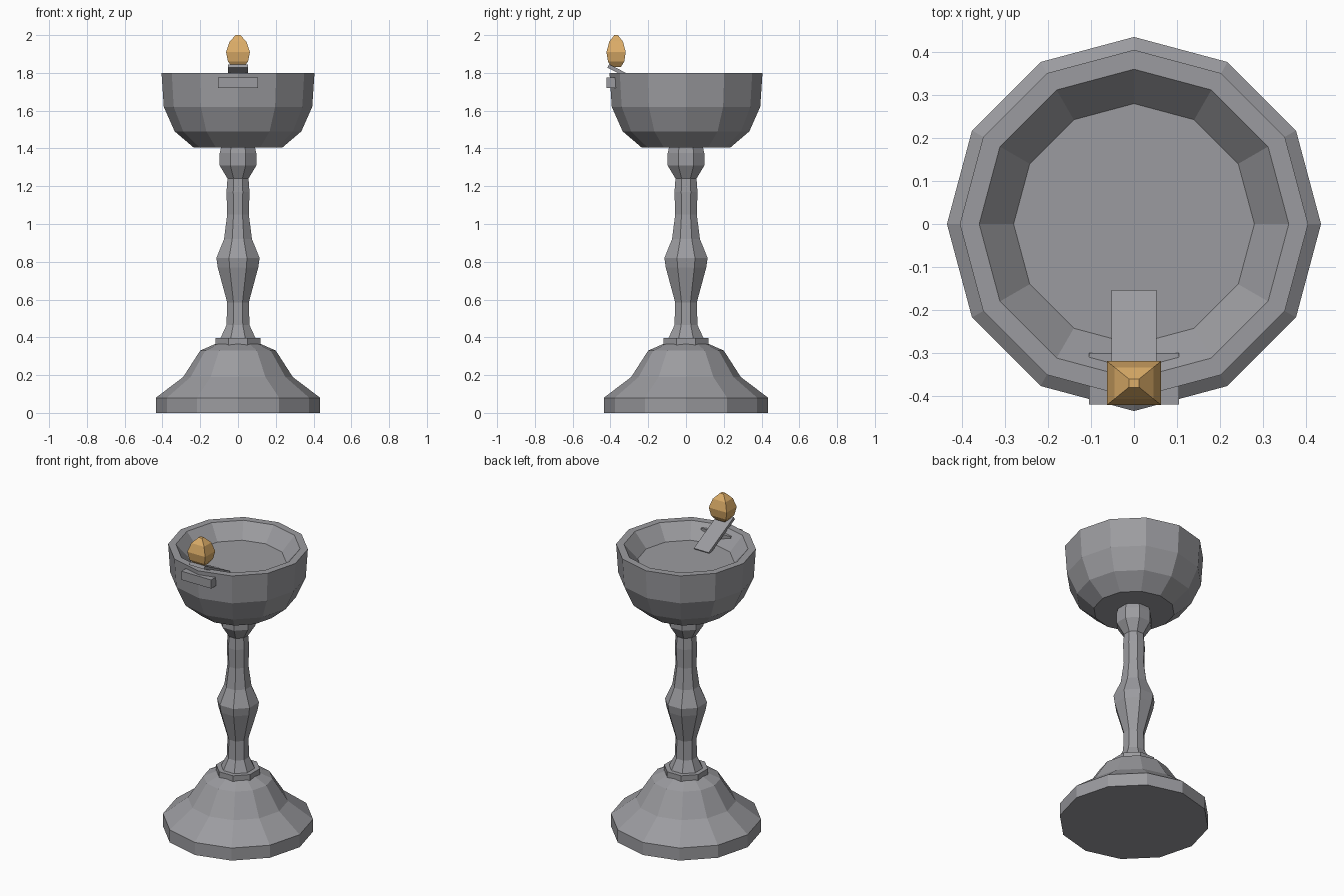
import bpy, bmesh, math
from mathutils import Matrix

if "Cube" in bpy.data.objects:
    bpy.data.objects.remove(bpy.data.objects["Cube"])


def material(name, rgb):
    m = bpy.data.materials.new(name)
    m.diffuse_color = (*rgb, 1)
    m.use_nodes = True
    m.node_tree.nodes["Principled BSDF"].inputs["Base Color"].default_value = m.diffuse_color
    return m


STONE = material("grey stone", (0.33, 0.33, 0.35))
GOLD = material("warm gold", (0.72, 0.42, 0.14))


def finish(name, bm, mat):
    bmesh.ops.recalc_face_normals(bm, faces=bm.faces)
    me = bpy.data.meshes.new(name)
    bm.to_mesh(me)
    bm.free()
    me.materials.append(mat)
    ob = bpy.data.objects.new(name, me)
    bpy.context.collection.objects.link(ob)
    return ob


def lathe(name, profile, sides, mat, turn=0.0, sx=1, sy=1, at=(0, 0)):
    """Spin (radius, z) points into a faceted closed solid."""
    bm = bmesh.new()
    rings = []
    for r, z in profile:
        angles = [turn + math.tau * i / sides for i in range(sides)]
        rings.append([bm.verts.new((at[0] + sx * r * math.cos(a),
                                    at[1] + sy * r * math.sin(a), z)) for a in angles])
    for lo, hi in zip(rings, rings[1:]):
        for i in range(sides):
            j = (i + 1) % sides
            bm.faces.new((lo[i], lo[j], hi[j], hi[i]))
    bm.faces.new(rings[0][::-1])
    bm.faces.new(rings[-1])
    return finish(name, bm, mat)


def box(name, size, centre, mat, tilt=0.0):
    bm = bmesh.new()
    bmesh.ops.create_cube(bm, size=1, matrix=Matrix.Translation(centre)
                          @ Matrix.Rotation(tilt, 4, 'X') @ Matrix.Diagonal((*size, 1)))
    return finish(name, bm, mat)


# Flared foot
lathe("foot", [(0.435, 0), (0.435, 0.08), (0.29, 0.19), (0.2, 0.33), (0.12, 0.365)], 12, STONE)

# Collar and turned stem, flat sides to the front
EIGHTH = math.pi / 8
lathe("collar", [(0.129, 0.355), (0.129, 0.397)], 8, STONE, EIGHTH)
lathe("stem", [(0.103, 0.39), (0.066, 0.465), (0.062, 0.585), (0.116, 0.77), (0.124, 0.82),
               (0.08, 0.92), (0.062, 1.05), (0.066, 1.17), (0.06, 1.245)], 8, STONE, EIGHTH)
lathe("knob", [(0.06, 1.24), (0.105, 1.31), (0.105, 1.375), (0.096, 1.41)], 8, STONE, EIGHTH)

# Hollow bowl with a sloped inner wall and flat floor
lathe("bowl", [(0.235, 1.405), (0.335, 1.49), (0.393, 1.62), (0.405, 1.8),
               (0.36, 1.8), (0.28, 1.71)], 12, STONE)

# Bracket through the rim and tilted tongue
box("rim_bracket", (0.21, 0.12, 0.055), (0, -0.36, 1.7475), STONE)
box("tongue", (0.105, 0.285, 0.02), (0, -0.285, 1.772), STONE, math.radians(-27))

# Square faceted bulb
ROOT2 = math.sqrt(2)
lathe("bulb", [(r * ROOT2, z) for r, z in
               [(0.032, 1.832), (0.053, 1.86), (0.063, 1.91), (0.045, 1.965), (0.012, 2.0)]],
      4, GOLD, math.pi / 4, 1, 0.81, (0, -0.37))
